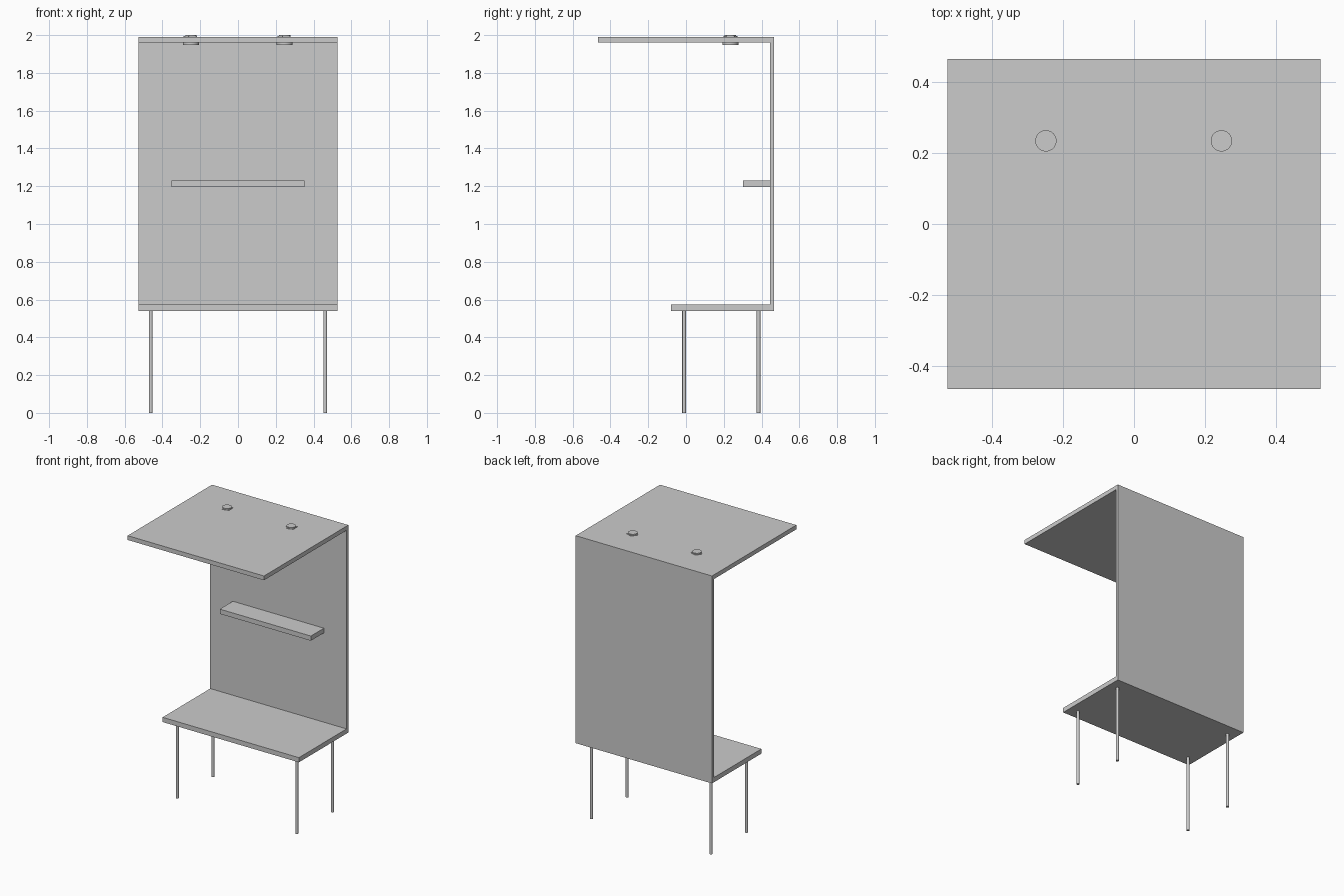
import bpy, bmesh, math

if "Cube" in bpy.data.objects:
    bpy.data.objects.remove(bpy.data.objects["Cube"])

def finish(name, bm, smooth=False):
    bmesh.ops.recalc_face_normals(bm, faces=bm.faces)
    mesh = bpy.data.meshes.new(name)
    bm.to_mesh(mesh)
    bm.free()
    ob = bpy.data.objects.new(name, mesh)
    bpy.context.collection.objects.link(ob)
    if smooth:
        bpy.ops.object.select_all(action='DESELECT')
        ob.select_set(True)
        bpy.context.view_layer.objects.active = ob
        bpy.ops.object.shade_smooth_by_angle(angle=math.radians(40))
    return ob

def extrude_x(name, profile, half):
    """Extrude a (y, z) outline along x, symmetric about x = 0."""
    bm = bmesh.new()
    face = bm.faces.new([bm.verts.new((-half, y, z)) for y, z in profile])
    ext = bmesh.ops.extrude_face_region(bm, geom=[face])
    verts = [g for g in ext['geom'] if isinstance(g, bmesh.types.BMVert)]
    bmesh.ops.translate(bm, verts=verts, vec=(2 * half, 0, 0))
    return finish(name, bm)

def prism(name, x, y, z0, z1, radius, sides, start=0.0, smooth=True):
    """Upright prism with its first corner at the given angle."""
    bm = bmesh.new()
    ring = [(x + radius * math.cos(start + math.tau * i / sides),
             y + radius * math.sin(start + math.tau * i / sides)) for i in range(sides)]
    face = bm.faces.new([bm.verts.new((px, py, z0)) for px, py in ring])
    ext = bmesh.ops.extrude_face_region(bm, geom=[face])
    verts = [g for g in ext['geom'] if isinstance(g, bmesh.types.BMVert)]
    bmesh.ops.translate(bm, verts=verts, vec=(0, 0, z1 - z0))
    return finish(name, bm, smooth)

# Seat, back and canopy as one folded shell
extrude_x("seat_back_canopy", [
    (-0.08, 0.54), (0.466, 0.54), (0.466, 1.99), (-0.466, 1.99),
    (-0.466, 1.96), (0.446, 1.96), (0.446, 0.573), (-0.08, 0.573)], 0.527)

# Small shelf on the back panel
extrude_x("shelf", [(0.302, 1.197), (0.446, 1.197), (0.446, 1.23), (0.302, 1.23)], 0.352)

# Four slim legs
for side, x in (("left", -0.462), ("right", 0.462)):
    for end, y in (("front", -0.01), ("back", 0.384)):
        prism(f"{end}_{side}_leg", x, y, 0, 0.541, 0.01, 16)

# Two canopy lamps: cap above, five-sided collar, disc below
for side, x in (("left", -0.249), ("right", 0.247)):
    prism(f"{side}_lamp_cap", x, 0.235, 1.955, 2.0, 0.03, 32)
    prism(f"{side}_lamp_collar", x, 0.235, 1.985, 1.994, 0.039, 5, math.pi, False)
    prism(f"{side}_lamp_disc", x, 0.235, 1.948, 1.962, 0.042, 32)
